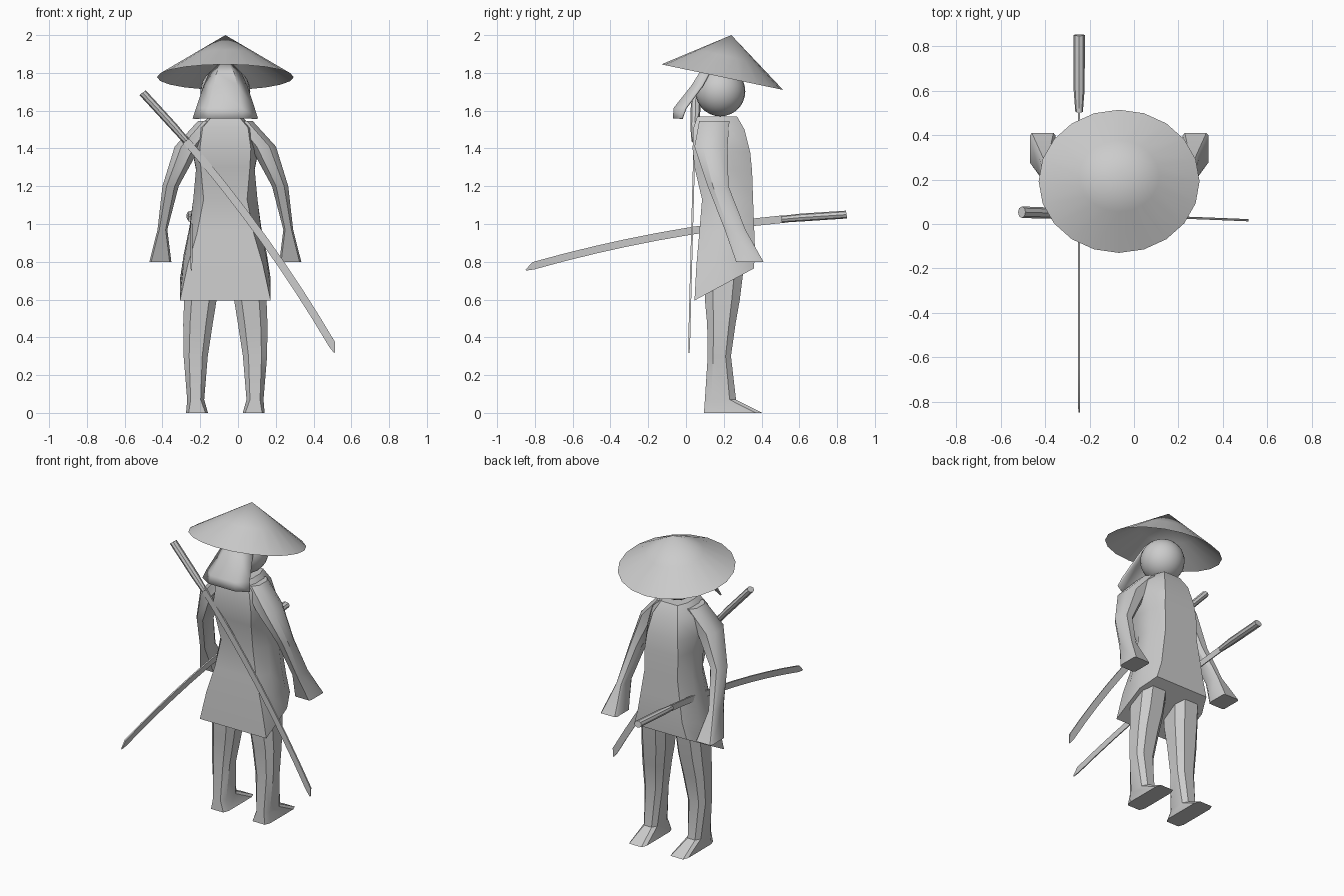
import bpy, math
from mathutils import Vector

if "Cube" in bpy.data.objects:
    bpy.data.objects.remove(bpy.data.objects["Cube"])

CX = -0.067   # the figure's centre line


def mesh_object(name, verts, faces, angle=35):
    me = bpy.data.meshes.new(name)
    me.from_pydata([tuple(v) for v in verts], [], faces)
    ob = bpy.data.objects.new(name, me)
    bpy.context.collection.objects.link(ob)
    bpy.ops.object.select_all(action='DESELECT')
    ob.select_set(True)
    bpy.context.view_layer.objects.active = ob
    bpy.ops.object.mode_set(mode='EDIT')
    bpy.ops.mesh.select_all(action='SELECT')
    bpy.ops.mesh.normals_make_consistent(inside=False)
    bpy.ops.object.mode_set(mode='OBJECT')
    bpy.ops.object.shade_smooth_by_angle(angle=math.radians(angle))
    return ob


def loft(name, rings, caps=True, closed=True):
    n = len(rings[0])
    faces = []
    for r in range(len(rings) - 1):
        for i in range(n if closed else n - 1):
            j = (i + 1) % n
            faces.append((r * n + i, r * n + j, (r + 1) * n + j, (r + 1) * n + i))
    if caps:
        faces += [tuple(range(n)), tuple(range((len(rings) - 1) * n, len(rings) * n))]
    return mesh_object(name, [v for r in rings for v in r], faces)


def limb_ring(side, off, z, rx, y0, y1, p, n=8):
    """Horizontal ring; a small p makes it boxy."""
    pts = []
    for i in range(n):
        a = 2 * math.pi * (i + 0.5) / n
        c, s = math.cos(a), math.sin(a)
        k = math.cos(math.pi / n)
        x = math.copysign(abs(c / k) ** p, c) * rx
        y = math.copysign(abs(s / k) ** p, s) * (y1 - y0) / 2
        pts.append((CX + side * (off + x), (y0 + y1) / 2 + y, z))
    return pts


# Wide conical hat, tilted forward and open underneath
SEG = 20
rim_c, apex = Vector((CX, 0.192, 1.7775)), Vector((CX, 0.24, 2.0))
rings = []
for f in (1.0, 0.5):
    ring = []
    for i in range(SEG):
        a = 2 * math.pi * i / SEG
        rim = rim_c + Vector((0.362 * math.cos(a), 0.322 * math.sin(a), -0.0675 * math.sin(a)))
        ring.append(apex.lerp(rim, f))
    rings.append(ring)
verts = rings[0] + rings[1] + [apex]
faces = []
for i in range(SEG):
    j = (i + 1) % SEG
    faces += [(i, j, SEG + j, SEG + i), (SEG + i, SEG + j, 2 * SEG)]
mesh_object("hat", verts, faces, 60)

# Head
bpy.ops.mesh.primitive_uv_sphere_add(segments=24, ring_count=14, radius=0.132,
                                     location=(CX, 0.182, 1.702))
bpy.context.object.name = "head"
bpy.ops.object.shade_smooth()

# Neck flap behind the head: half width, centre y, side y, z
flap = [(0.04, 0.11, 0.13, 1.845), (0.085, 0.07, 0.12, 1.80),
        (0.115, 0.03, 0.085, 1.735), (0.155, -0.065, -0.005, 1.615),
        (0.173, -0.07, -0.025, 1.56)]
rows = [[(CX - w, ys, z), (CX - w * 0.55, yc, z), (CX + w * 0.55, yc, z), (CX + w, ys, z)]
        for w, yc, ys, z in flap]
ob = loft("neck_flap", rows, caps=False, closed=False)
mod = ob.modifiers.new("thickness", 'SOLIDIFY')
mod.thickness = 0.01

# Tunic: z back, z front, y back, y front, half widths at back, middle, front
tunic = [(1.57, 1.57, 0.06, 0.27, 0.07, 0.085, 0.06),
         (1.51, 1.50, 0.04, 0.31, 0.12, 0.15, 0.09),
         (1.40, 1.38, 0.035, 0.34, 0.135, 0.175, 0.11),
         (1.30, 1.28, 0.045, 0.35, 0.13, 0.155, 0.12),
         (1.13, 1.13, 0.085, 0.355, 0.115, 0.17, 0.12),
         (0.95, 1.00, 0.07, 0.36, 0.15, 0.19, 0.14),
         (0.78, 0.87, 0.055, 0.365, 0.20, 0.22, 0.16),
         (0.595, 0.765, 0.045, 0.36, 0.24, 0.24, 0.19)]
rings = []
for zb, zf, yb, yf, hb, hm, hf in tunic:
    half = [(h, yb + (yf - yb) * t, zb + (zf - zb) * t)
            for h, t in ((hb, 0), (hm, 0.3), (hm, 0.68), (hf, 1))]
    rings.append([(CX + x, y, z) for x, y, z in half] +
                 [(CX - x, y, z) for x, y, z in reversed(half)])
loft("tunic", rings)

# Arms and legs: offset, z, half width, y back, y front, boxiness
arm = [(0.085, 1.545, 0.06, 0.07, 0.23, 0.8), (0.20, 1.41, 0.068, 0.045, 0.22, 0.8),
       (0.29, 1.20, 0.043, 0.115, 0.225, 0.8), (0.333, 0.97, 0.026, 0.205, 0.315, 0.5),
       (0.344, 0.80, 0.058, 0.265, 0.41, 0.2)]
leg = [(0.12, 0.80, 0.09, 0.10, 0.31, 0.7), (0.132, 0.60, 0.086, 0.10, 0.285, 0.7),
       (0.145, 0.47, 0.078, 0.112, 0.262, 0.7), (0.157, 0.30, 0.064, 0.115, 0.238, 0.7),
       (0.157, 0.07, 0.045, 0.10, 0.265, 0.6), (0.150, 0.0, 0.058, 0.095, 0.405, 0.3)]
for part, spec in (("arm", arm), ("leg", leg)):
    for label, side in (("left", -1), ("right", 1)):
        loft(f"{label}_{part}", [limb_ring(side, *s) for s in spec])


# Curved swords, each drawn from handle end to tip
def sword(name, start, tip, bulge):
    start, tip = Vector(start), Vector(tip)
    axis = (tip - start).normalized()
    v = Vector(bulge)
    v = (v - axis * v.dot(axis)).normalized()
    w = axis.cross(v)

    def at(t):
        return start.lerp(tip, t) + v * 0.05 * 4 * t * (1 - t)

    handle = []
    for t, rv, rw in ((0, 0.021, 0.026), (0.14, 0.021, 0.025), (0.2, 0.018, 0.017)):
        handle.append([at(t) + v * rv * math.cos(a) + w * rw * math.sin(a)
                       for a in (2 * math.pi * i / 8 for i in range(8))])
    loft(name + "_handle", handle)
    blade = []
    for i in range(9):
        t = 0.19 + 0.785 * i / 8
        c = at(t)
        blade.append([c + v * 0.02 + w * 0.005, c + v * 0.02 - w * 0.005,
                      c - v * 0.02 - w * 0.003, c - v * 0.02 + w * 0.003])
    end = at(1.0)   # slanted tip
    blade.append([end - v * 0.008 + w * 0.003, end - v * 0.008 - w * 0.003,
                  end - v * 0.014 - w * 0.002, end - v * 0.014 + w * 0.002])
    loft(name + "_blade", blade)


sword("back_sword", (-0.505, 0.053, 1.695), (0.52, 0.016, 0.325), (1, 0, 0.7))
sword("hip_sword", (-0.247, 0.85, 1.05), (-0.247, -0.85, 0.767), (0, 0, 1))
